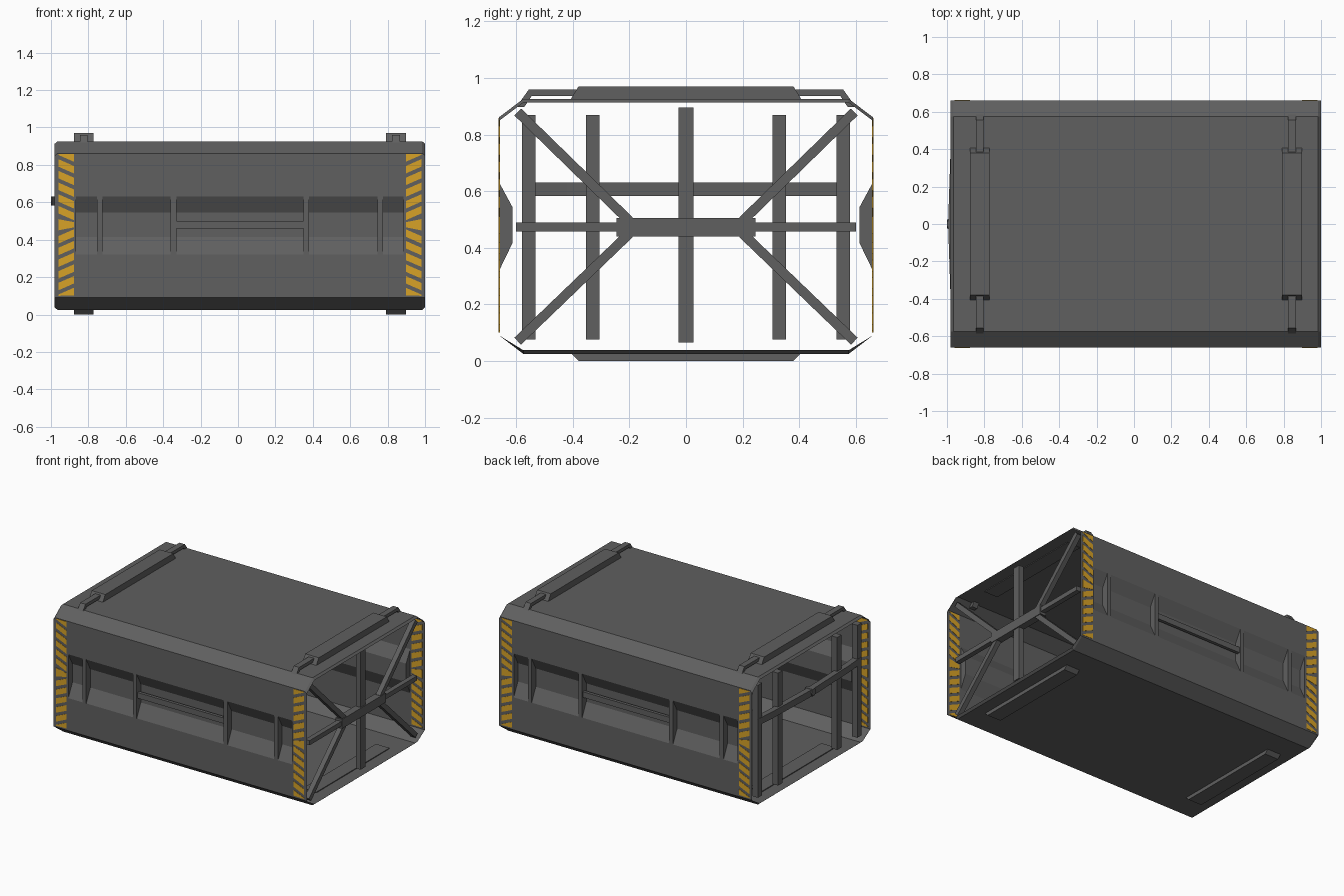
import bpy, bmesh, math
from mathutils import Vector

if "Cube" in bpy.data.objects:
    bpy.data.objects.remove(bpy.data.objects["Cube"])

CX = 0.01  # body centre along x (the knob sticks out on the left)


def material(name, rgb):
    m = bpy.data.materials.new(name)
    m.diffuse_color = (*rgb, 1)
    m.use_nodes = True
    m.node_tree.nodes["Principled BSDF"].inputs["Base Color"].default_value = m.diffuse_color
    return m


GREY = material("dark grey metal", (0.115, 0.115, 0.115))
YELLOW = material("warning yellow", (0.68, 0.36, 0.02))


def finish(name, bm, mat):
    bmesh.ops.remove_doubles(bm, verts=bm.verts, dist=1e-5)
    bmesh.ops.recalc_face_normals(bm, faces=bm.faces)
    me = bpy.data.meshes.new(name)
    bm.to_mesh(me)
    bm.free()
    me.materials.append(mat)
    ob = bpy.data.objects.new(name, me)
    bpy.context.collection.objects.link(ob)
    return ob


def face(bm, pts):
    bm.faces.new([bm.verts.new(p) for p in pts])


def add_prism(bm, pts, axis, a, b):
    """Closed prism: 2D outline pushed along an axis from a to b."""
    def at(p, t):
        u, v = p
        return {"x": (t, u, v), "y": (u, t, v), "z": (u, v, t)}[axis]
    face(bm, [at(p, a) for p in pts])
    face(bm, [at(p, b) for p in pts])
    for i, p in enumerate(pts):
        q = pts[(i + 1) % len(pts)]
        face(bm, [at(p, a), at(q, a), at(q, b), at(p, b)])


def prism(name, pts, axis, a, b, mat=GREY):
    bm = bmesh.new()
    add_prism(bm, pts, axis, a, b)
    return finish(name, bm, mat)


def rect(u0, u1, v0, v1):
    return [(u0, v0), (u1, v0), (u1, v1), (u0, v1)]


def strut(p, q, w):
    """Outline of a flat bar of width w from p to q."""
    p, q = Vector(p), Vector(q)
    d = (q - p).normalized() * w / 2
    n = Vector((-d.y, d.x))
    return [tuple(p + n), tuple(q + n), tuple(q - n), tuple(p - n)]


# Open sheet body: chamfered tube with a long recess in both sides
def ring(depth, drop):
    half = [(0.575, 0.025 + drop), (0.66, 0.09), (0.66, 0.32),
            (0.66 - depth, 0.415), (0.66 - depth, 0.545), (0.66, 0.63),
            (0.66, 0.862 - drop), (0.575, 0.926 - drop)]
    return half + [(-y, z) for y, z in reversed(half)]


bm = bmesh.new()
IN = 0.046
sections = [(-0.99, -0.975, 0, 0.013, 0), (-0.975, -0.875, 0, 0, 0),
            (-0.875, 0.875, IN, 0, 0), (0.875, 0.975, 0, 0, 0),
            (0.975, 0.99, 0, 0, 0.013)]
for x0, x1, depth, d0, d1 in sections:
    r0, r1 = ring(depth, d0), ring(depth, d1)
    for i in range(len(r0)):
        j = (i + 1) % len(r0)
        face(bm, [(CX + x0, *r0[i]), (CX + x0, *r0[j]),
                  (CX + x1, *r1[j]), (CX + x1, *r1[i])])
recess = ring(IN, 0)[2:6]
for s in (-1, 1):
    for x in (-0.875, 0.875):
        face(bm, [(CX + x, s * y, z) for y, z in recess])
finish("body_shell", bm, GREY)

# Recess ribs, grip bars and warning stripes on the front and back
for s, side in ((-1, "front"), (1, "back")):
    for x in (-0.75, -0.355, 0.355, 0.75):
        prism(side + "_recess_rib", [(s * y, z) for y, z in recess], "x",
              CX + x - 0.015, CX + x + 0.015)
    prism(side + "_grip_bar", rect(s * 0.63, s * 0.652, 0.46, 0.5), "x",
          CX - 0.34, CX + 0.34)
    bm = bmesh.new()
    for e in (-1, 1):
        xo, xi = CX + e * 0.97, CX + e * 0.888
        for k in range(-6, 7):
            z = 0.48 + 0.0625 * k
            t = 0.018 * ((k > 0) - (k < 0))
            ho, hi = (0.03, 0.014) if k == 0 else (0.02, 0.02)
            pts = [(xo, z + t - ho), (xo, z + t + ho),
                   (xi, z - t + hi), (xi, z - t - hi)]
            pts = [(x, min(max(v, 0.1), 0.858)) for x, v in pts]
            add_prism(bm, pts, "y", s * 0.658, s * 0.662)
    finish(side + "_warning_stripes", bm, YELLOW)

# Roof rails with bent ends, and floor skids
bend = [(0.38, 0.937), (0.38, 0.96), (0.555, 0.96),
        (0.6, 0.897), (0.572, 0.897), (0.545, 0.937)]
for x in (CX - 0.835, CX + 0.835):
    prism("roof_rail", [(-0.41, 0.921), (-0.38, 0.97), (0.38, 0.97), (0.41, 0.921)],
          "x", x - 0.053, x + 0.053)
    prism("floor_skid", [(-0.41, 0.031), (-0.38, 0), (0.38, 0), (0.41, 0.031)],
          "x", x - 0.053, x + 0.053)
    for s in (-1, 1):
        prism("rail_end", [(s * y, z) for y, z in bend], "x", x - 0.021, x + 0.021)

# Right end: cross brace
prism("brace_post", rect(-0.027, 0.027, 0.065, 0.895), "x", 0.94, 0.978)
prism("brace_plate", rect(-0.245, 0.245, 0.44, 0.505), "x", 0.935, 0.985)
for s in (-1, 1):
    prism("brace_arm", rect(s * 0.2, s * 0.6, 0.457, 0.49), "x", 0.945, 0.98)
    for p, q in (((0.2, 0.495), (0.595, 0.88)), ((0.2, 0.45), (0.595, 0.07))):
        prism("brace_diagonal", strut((s * p[0], p[1]), (s * q[0], q[1]), 0.034),
              "x", 0.945, 0.98)

# Left end: upright bars, bowed crossbar and hexagonal knob
for y in (-0.555, -0.33, 0.33, 0.555):
    prism("upright_bar", rect(y - 0.024, y + 0.024, 0.075, 0.87), "x", -0.968, -0.925)
bow = [(-0.968, -0.58), (-0.98, -0.42), (-0.994, 0), (-0.98, 0.42), (-0.968, 0.58)]
prism("bowed_crossbar", bow + [(x + 0.04, y) for x, y in reversed(bow)], "z", 0.583, 0.63)
prism("latch_knob", [(0.025 * math.cos(i * math.pi / 3), 0.608 + 0.028 * math.sin(i * math.pi / 3))
                     for i in range(6)], "x", -1.0, -0.94)
